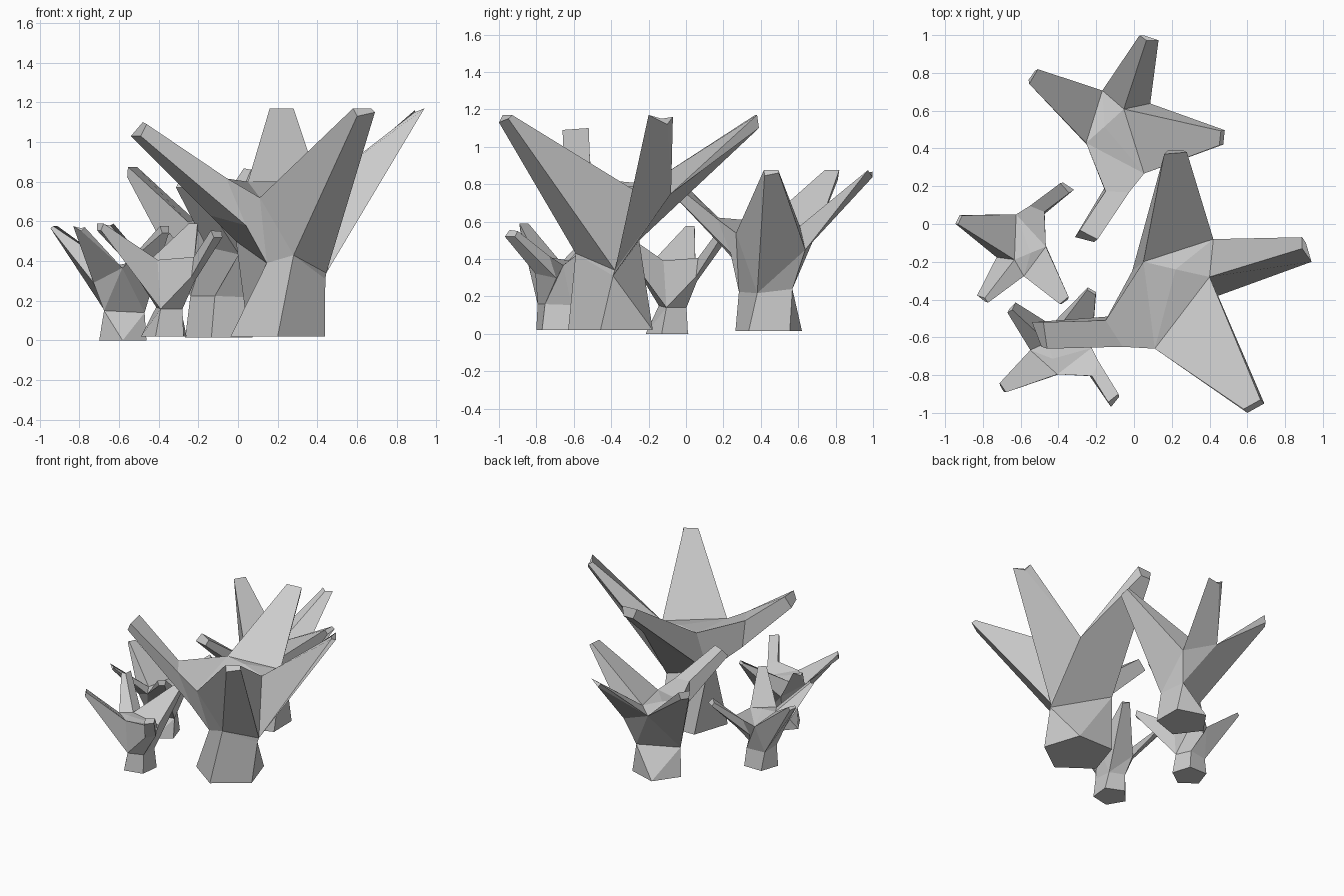
import bpy, bmesh, math
from mathutils import Vector, Matrix

if "Cube" in bpy.data.objects:
    bpy.data.objects.remove(bpy.data.objects["Cube"])

ORIGIN = Vector((0.2, -0.38, 0.02))  # foot of the large plant


def polar(radius, angle, z):
    a = math.radians(angle)
    return (ORIGIN.x + radius * math.cos(a), ORIGIN.y + radius * math.sin(a), z)


# stem foot: a regular pentagon, one corner to the front
foot = [polar(0.25, a, 0.02) for a in (270, 342, 54, 126, 198)]
# four-cornered stem collar: uneven on the large plant, nearly level on the others
large_collar = [(0.44, -0.39, 0.31), (-0.01, -0.25, 0.5), (0.145, -0.56, 0.39), (0.28, -0.59, 0.43)]
small_collar = [polar(0.22, 355, 0.32), polar(0.22, 137, 0.30), polar(0.22, 202, 0.30), polar(0.22, 283, 0.29)]
# low web between the first two branches
large_web, small_web = (0.445, -0.38, 0.34), (0.54, -0.41, 0.60)
# forks between branches, and the centre of the crown
forks = [(0.40, -0.28, 0.77), (0.42, -0.08, 0.75), (0.05, -0.2, 0.80), (0.11, -0.66, 0.72)]
crown = (0.22, -0.24, 0.80)
# branch ends: lower right, lower left, upper left, upper right
tips = [
    [(0.60, -1.0, 1.13), (0.69, -0.95, 1.15), (0.67, -0.93, 1.17), (0.58, -0.98, 1.17)],
    [(0.94, -0.2, 1.17), (0.91, -0.1, 1.12), (0.89, -0.07, 1.16), (0.89, -0.13, 1.15)],
    [(0.26, 0.39, 1.1), (0.18, 0.39, 1.1), (0.16, 0.37, 1.17), (0.28, 0.38, 1.17)],
    [(-0.54, -0.52, 1.03), (-0.49, -0.65, 1.03), (-0.46, -0.66, 1.09), (-0.48, -0.52, 1.1)],
]
# bend in the low branch
bend = [(-0.14, -0.49, 0.63), (0.04, -0.63, 0.58), (-0.06, -0.65, 0.82), (-0.15, -0.51, 0.83)]


def plant_mesh(collar, web):
    bm = bmesh.new()
    add = lambda pts: [bm.verts.new(Vector(p) - ORIGIN) for p in pts]
    f, (a, b, c, d), k = add(foot), add(collar), add(forks)
    m, q = add([crown, web])
    face = lambda *v: bm.faces.new(list(dict.fromkeys(v)))

    def bridge(lo, hi):
        for i in range(4):
            j = (i + 1) % 4
            face(lo[i], lo[j], hi[j], hi[i])

    # stem
    face(*reversed(f))
    for side in [(f[1], f[2], a), (f[2], b, a), (f[2], f[3], b), (f[3], f[4], c, b),
                 (f[4], f[0], d, c), (f[0], f[1], a, d)]:
        face(*side)
    # webs under the forks
    for web_face in [(d, a, q), (a, k[1], q), (a, b, k[1]), (c, d, k[3])]:
        face(*web_face)
    # crown top
    for i in range(4):
        face(k[i], k[(i + 1) % 4], m)
    # branches
    mid = add(bend)
    bridge((b, c, k[3], k[2]), mid)
    roots = [(d, q, k[0], k[3]), (q, k[1], k[1], k[0]), (k[1], b, k[2], k[1]), mid]
    for root, tip in zip(roots, tips):
        end = add(tip)
        for i in range(4):
            j = (i + 1) % 4
            face(root[i], root[j], end[j], end[i])
        face(*end)
    bmesh.ops.recalc_face_normals(bm, faces=bm.faces)
    me = bpy.data.meshes.new("branching_plant")
    bm.to_mesh(me)
    bm.free()
    return me


# one large plant and three smaller copies: name, mesh, position, turn in degrees, scale
large, small = plant_mesh(large_collar, large_web), plant_mesh(small_collar, small_web)
for name, mesh, loc, turn, size in [
    ("large_plant", large, ORIGIN, 0, 1.0),
    ("back_plant", small, (-0.079, 0.443, 0.015), 54.8, 0.748),
    ("left_small_plant", small, (-0.58, -0.09, 0.0), 215.3, 0.501),
    ("front_small_plant", small, (-0.366, -0.687, 0.02), 120.2, 0.495),
]:
    ob = bpy.data.objects.new(name, mesh)
    ob.matrix_world = (Matrix.Translation(loc) @ Matrix.Rotation(math.radians(turn), 4, 'Z')
                       @ Matrix.Scale(size, 4))
    bpy.context.collection.objects.link(ob)
